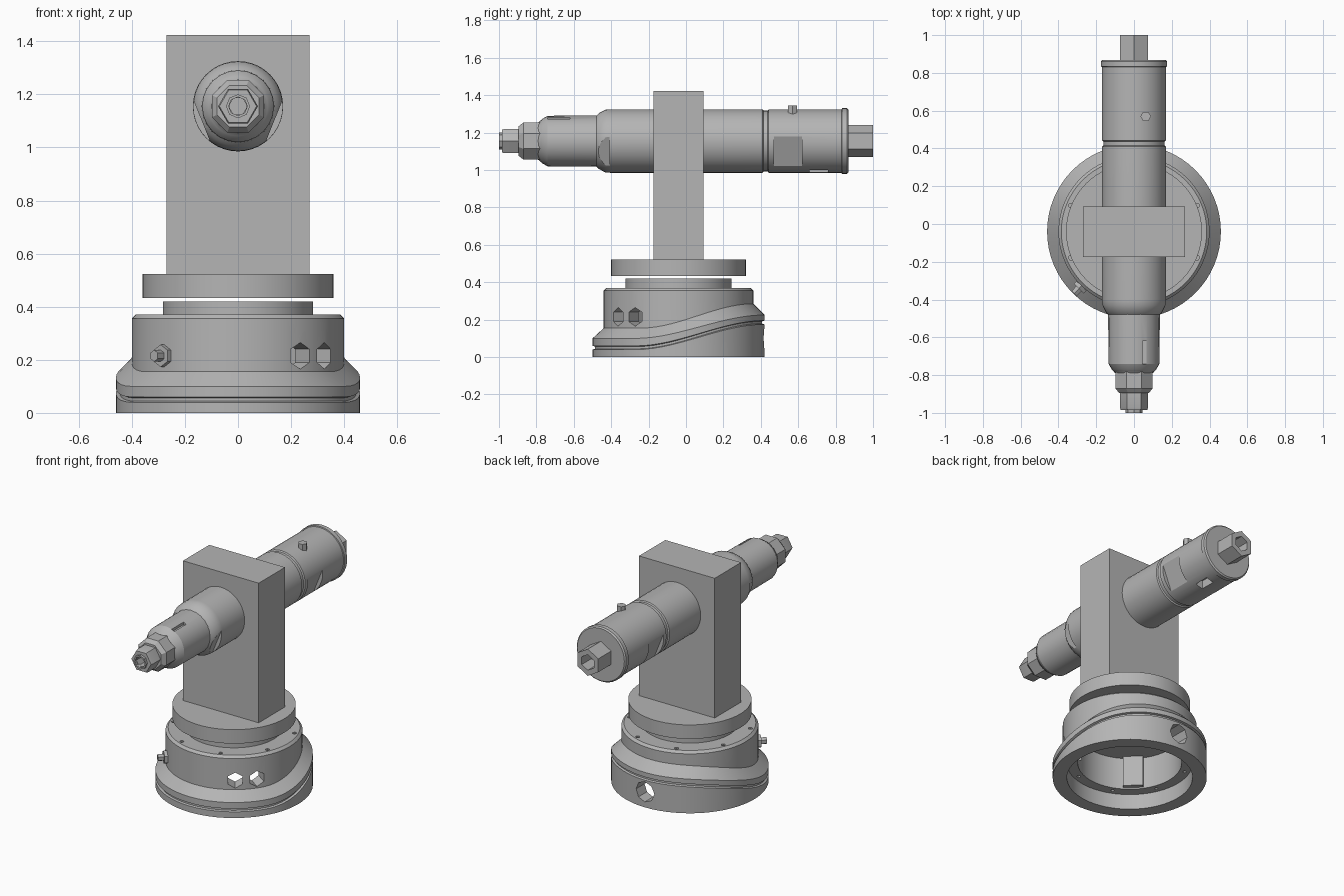
import bpy, bmesh
from math import sin, cos, pi, radians
from mathutils import Vector, Matrix

cube = bpy.data.objects.get("Cube")
if cube:
    bpy.data.objects.remove(cube, do_unlink=True)

GREY = (0.46, 0.46, 0.46, 1)
metal = bpy.data.materials.new("plain grey")
metal.use_nodes = True
metal.diffuse_color = GREY
metal.node_tree.nodes["Principled BSDF"].inputs["Base Color"].default_value = GREY

CY = -0.04          # base axis in y
BZ = 1.155          # barrel axis in z
UP = Matrix.Identity(4)
ALONG_Y = Matrix.Translation((0, 0, BZ)) @ Matrix.Rotation(-pi / 2, 4, 'X')
BASE = Matrix.Translation((0, CY, 0))


def make(name, bm, matrix=UP):
    bmesh.ops.remove_doubles(bm, verts=bm.verts, dist=1e-5)
    bm.transform(matrix)
    bmesh.ops.recalc_face_normals(bm, faces=bm.faces)
    mesh = bpy.data.meshes.new(name)
    bm.to_mesh(mesh)
    bm.free()
    mesh.materials.append(metal)
    ob = bpy.data.objects.new(name, mesh)
    bpy.context.collection.objects.link(ob)
    return ob


def smooth_rise(t):
    """Raises the skirt towards the back."""
    s = max(0, min(1, (t + 0.5) / 1.5))
    return s * s * (3 - 2 * s)


def lathe(name, profile, sides, matrix=UP, closed=False, phase=0):
    """Revolve (radius, height[, rise]) points around z."""
    bm = bmesh.new()
    rings = []
    for point in profile:
        r, z = point[:2]
        rise = point[2] if len(point) > 2 else 0
        ring = []
        for i in range(sides):
            a = 2 * pi * i / sides + phase
            ring.append(bm.verts.new((r * cos(a), r * sin(a), z + rise * smooth_rise(sin(a)))))
        rings.append(ring)
    pairs = list(zip(rings, rings[1:]))
    if closed:
        pairs.append((rings[-1], rings[0]))
    for low, high in pairs:
        for i in range(sides):
            j = (i + 1) % sides
            bm.faces.new((low[i], low[j], high[j], high[i]))
    return make(name, bm, matrix)


def box(name, low, high, matrix=UP):
    bm = bmesh.new()
    bmesh.ops.create_cube(bm, size=1)
    low, high = Vector(low), Vector(high)
    size = high - low
    bm.transform(Matrix.Translation((low + high) / 2) @ Matrix.Diagonal((*size, 1)))
    return make(name, bm, matrix)


def rod(name, r, start, end, sides, matrix=UP):
    return lathe(name, [(0, start), (r, start), (r, end), (0, end)], sides, matrix)


def radial(angle, z):
    """Frame at the base axis whose z points outward at the given angle."""
    return (Matrix.Translation((0, CY, z)) @ Matrix.Rotation(radians(angle), 4, 'Z')
            @ Matrix.Rotation(pi / 2, 4, 'Y'))


def cut(ob, cutters):
    for c in cutters:
        c.hide_render = True
        mod = ob.modifiers.new("cut", 'BOOLEAN')
        mod.operation, mod.solver, mod.object = 'DIFFERENCE', 'EXACT', c
    dg = bpy.context.evaluated_depsgraph_get()
    mesh = bpy.data.meshes.new_from_object(ob.evaluated_get(dg))
    ob.modifiers.clear()
    ob.data = mesh
    for c in cutters:
        bpy.data.objects.remove(c, do_unlink=True)


# Hollow base with a slanted, grooved skirt
base = lathe("base_housing", [
    (0.375, 0), (0.46, 0), (0.46, 0.04, 0.135), (0.447, 0.044, 0.135),
    (0.447, 0.056, 0.135), (0.46, 0.06, 0.135), (0.46, 0.10, 0.125),
    (0.40, 0.155, 0.13), (0.40, 0.355), (0.385, 0.37), (0, 0.37),
    (0, 0.31), (0.31, 0.31), (0.31, 0.10), (0.375, 0.10)], 64, BASE, closed=True)
holes = [rod("side_hole", 0.05, 0.2, 0.6, 6, radial(a, 0.215)) for a in (-54, -35.5)]
holes.append(rod("back_hole", 0.065, 0.2, 0.6, 8, radial(90, 0.10)))
for k in range(8):
    a = radians(22.5 + 45 * k)
    spot = Matrix.Translation((0.362 * cos(a), CY + 0.362 * sin(a), 0))
    holes.append(rod("screw_hole", 0.013, 0.33, 0.5, 6, spot))
    spot = Matrix.Translation((0.343 * cos(a), CY + 0.343 * sin(a), 0))
    holes.append(rod("ledge_hole", 0.011, 0.05, 0.14, 6, spot))
cut(base, holes)

# Lock screw in the housing wall, with its inner pad
lock = lathe("lock_screw", [(0, 0.28), (0.022, 0.28), (0.022, 0.40), (0.042, 0.40),
                            (0.042, 0.42), (0.022, 0.42), (0.022, 0.455), (0, 0.455)],
             6, radial(226, 0.215))
box("lock_pad", (-0.10, -0.06, 0.28), (0.10, 0.06, 0.32), radial(226, 0.21))

# Turntable and column
rod("lid", 0.283, 0.365, 0.42, 64, BASE)
rod("turntable", 0.36, 0.433, 0.523, 64, BASE)
box("column", (-0.27, -0.175, 0.52), (0.27, 0.093, 1.423))

# Main barrel with a bore right through it
barrel = lathe("barrel", [
    (0.035, -0.48), (0.135, -0.48), (0.15, -0.465), (0.168, -0.43), (0.17, -0.40),
    (0.17, 0.41), (0.162, 0.415), (0.162, 0.437), (0.17, 0.442), (0.17, 0.832),
    (0.176, 0.834), (0.176, 0.86), (0.168, 0.868), (0.035, 0.868)],
    40, ALONG_Y, closed=True)
cutters = []
for side in (1, -1):
    tilt = (Matrix.Translation((0, 0, BZ)) @ Matrix.Rotation(side * radians(22), 4, 'Y'))
    xs = sorted((side * 0.147, side * 0.3))
    cutters.append(box("flat", (xs[0], 0.47, -0.2), (xs[1], 0.62, 0.2), tilt))
    cutters.append(box("front_flat", (xs[0], -0.6, -0.2), (xs[1], -0.41, 0.2), tilt))
cutters.append(box("drain_slot", (0.02, 0.66, 0.9), (0.07, 0.76, 1.04)))
cut(barrel, cutters)

# Nose, collet nuts and tip, all hollow
nose = lathe("nose", [(0.035, -0.79), (0.10, -0.79), (0.112, -0.775), (0.118, -0.77), (0.135, -0.74),
                      (0.137, -0.47), (0.035, -0.47)], 24, ALONG_Y, closed=True)
cut(nose, [box("nose_slot", (0.045, -0.74, BZ + 0.11), (0.065, -0.62, 1.4))])
lathe("front_nut", [(0.035, -0.895), (0.085, -0.895), (0.107, -0.87), (0.107, -0.78), (0.035, -0.78)],
      8, ALONG_Y, True, pi / 8)
lathe("small_nut", [(0.035, -0.985), (0.07, -0.985), (0.075, -0.97), (0.075, -0.89), (0.035, -0.89)],
      6, ALONG_Y, True)
lathe("tip", [(0.035, -1.0), (0.045, -1.0), (0.045, -0.97), (0.035, -0.97)], 8, ALONG_Y, True)

# Rear drive socket and the small top pin
lathe("rear_socket", [(0.05, 0.90), (0.05, 1.0), (0.086, 1.0), (0.086, 0.86), (0.035, 0.86), (0.035, 0.90)],
      6, ALONG_Y, True, pi / 6)
rod("top_pin", 0.028, 1.28, 1.345, 6, Matrix.Translation((0.062, 0.57, 0)))

# Smooth the round parts, keeping edges crisp
for ob in bpy.context.collection.objects:
    if ob.type != 'MESH' or metal.name not in ob.data.materials:
        continue
    bpy.ops.object.select_all(action='DESELECT')
    ob.select_set(True)
    bpy.context.view_layer.objects.active = ob
    bpy.ops.object.shade_smooth_by_angle(angle=radians(25))
